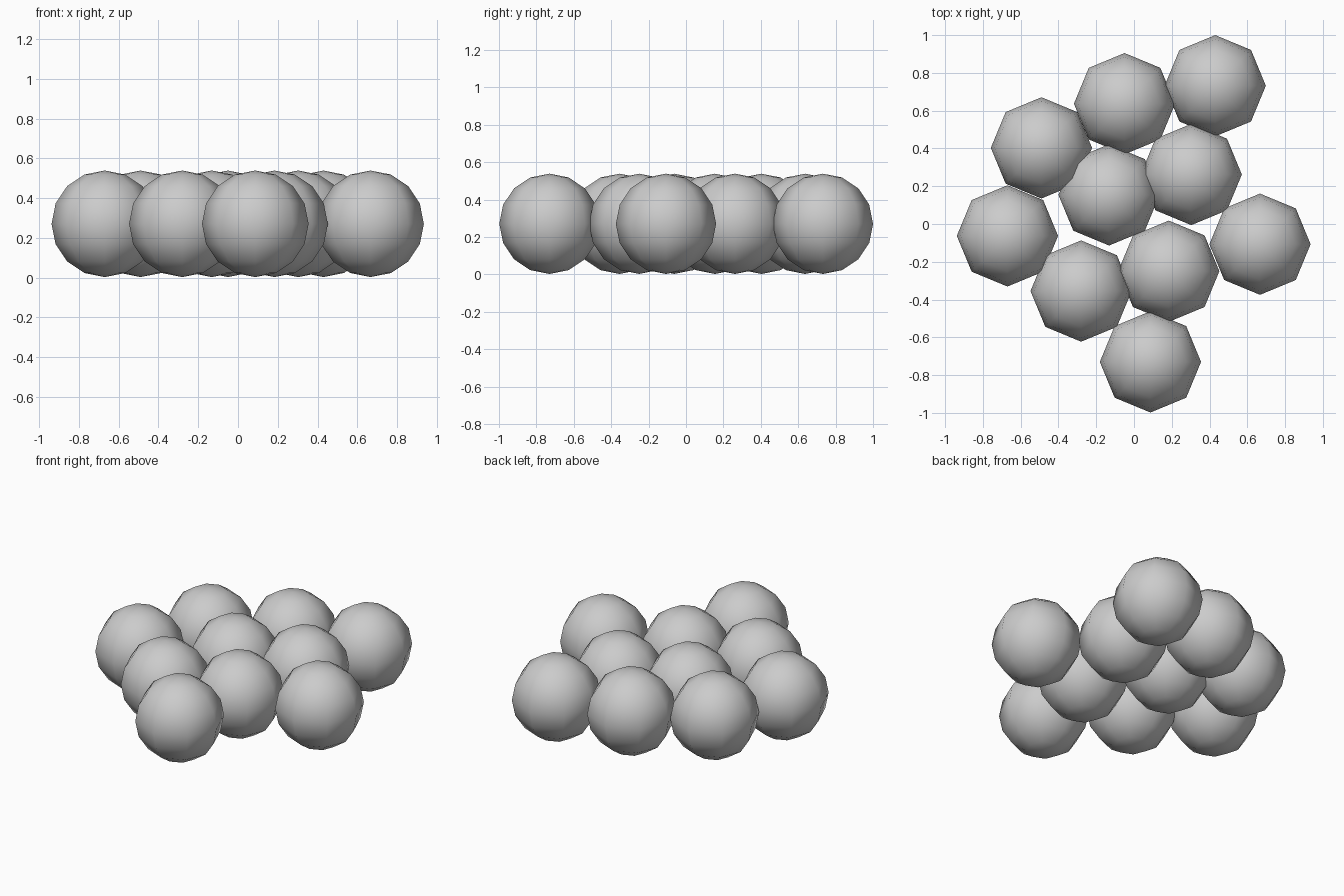
import bpy

cube = bpy.data.objects.get("Cube")
if cube:
    bpy.data.objects.remove(cube, do_unlink=True)

RADIUS = 0.268
CENTRE_Z = 0.271

# One plain grey for every ball
grey = bpy.data.materials.new("light_grey")
grey.use_nodes = True
colour = (0.6, 0.6, 0.6, 1.0)
grey.diffuse_color = colour
grey.node_tree.nodes["Principled BSDF"].inputs["Base Color"].default_value = colour


def add_ball(name, x, y):
    """Low-poly smooth ball with its poles on the vertical axis."""
    bpy.ops.mesh.primitive_uv_sphere_add(
        segments=8, ring_count=8, radius=RADIUS, location=(x, y, CENTRE_Z))
    ball = bpy.context.object
    ball.name = name
    ball.data.materials.append(grey)
    bpy.ops.object.shade_smooth()


# Loose single layer of balls, from back to front
balls = {
    "back_left_ball": (0.43, 0.732),
    "back_ball": (-0.05, 0.637),
    "back_right_ball": (-0.49, 0.403),
    "inner_left_ball": (0.303, 0.262),
    "inner_right_ball": (-0.132, 0.154),
    "right_ball": (-0.67, -0.063),
    "left_ball": (0.667, -0.107),
    "middle_front_ball": (0.184, -0.25),
    "front_right_ball": (-0.28, -0.355),
    "front_ball": (0.087, -0.73),
}
for name, (x, y) in balls.items():
    add_ball(name, x, y)
